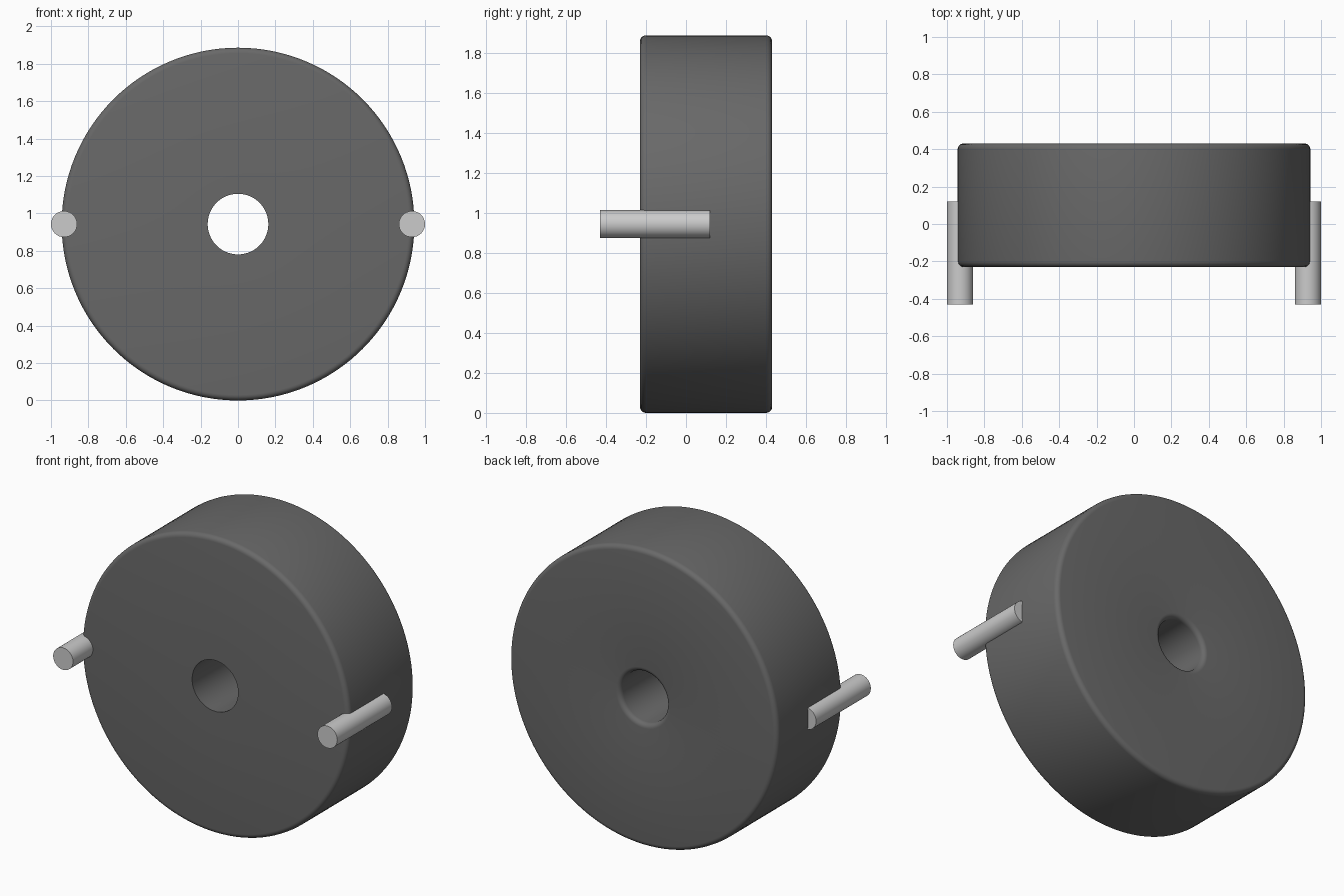
import bpy, bmesh, math

if "Cube" in bpy.data.objects:
    bpy.data.objects.remove(bpy.data.objects["Cube"])

CZ = 0.943           # axle height = wheel radius
R, HOLE, FIL = 0.943, 0.162, 0.03
Y0, Y1 = -0.23, 0.43
SEG = 128


def arc(r, y, a0, a1, n=5):
    """Fillet points (radius, y) around a centre, angles in degrees."""
    return [(r + FIL * math.cos(math.radians(a0 + (a1 - a0) * i / n)),
             y + FIL * math.sin(math.radians(a0 + (a1 - a0) * i / n)))
            for i in range(n + 1)]


def finish(bm, name, angle):
    bmesh.ops.recalc_face_normals(bm, faces=bm.faces)
    me = bpy.data.meshes.new(name)
    bm.to_mesh(me)
    bm.free()
    ob = bpy.data.objects.new(name, me)
    bpy.context.collection.objects.link(ob)
    bpy.ops.object.select_all(action='DESELECT')
    ob.select_set(True)
    bpy.context.view_layer.objects.active = ob
    bpy.ops.object.shade_smooth_by_angle(angle=math.radians(angle))
    return ob


# wheel: closed cross-section, sharp front hole edge, rounded rims and back hole edge
profile = [(HOLE, Y0)]
profile += arc(R - FIL, Y0 + FIL, -90, 0)
profile += arc(R - FIL, Y1 - FIL, 0, 90)
profile += arc(HOLE + FIL, Y1 - FIL, 90, 180)

bm = bmesh.new()
rings = []
for r, y in profile:
    rings.append([bm.verts.new((r * math.cos(2 * math.pi * k / SEG), y,
                                CZ + r * math.sin(2 * math.pi * k / SEG)))
                  for k in range(SEG)])
for i, a in enumerate(rings):
    b = rings[(i + 1) % len(rings)]
    for k in range(SEG):
        j = (k + 1) % SEG
        bm.faces.new((a[k], a[j], b[j], b[k]))
wheel = finish(bm, "wheel", 40)
rubber = bpy.data.materials.new("dark_grey")
rubber.diffuse_color = (0.14, 0.14, 0.14, 1)
rubber.use_nodes = True
rubber.node_tree.nodes["Principled BSDF"].inputs["Base Color"].default_value = rubber.diffuse_color
wheel.data.materials.append(rubber)

# side pins, half sunk into the rim
for side, name in ((-1, "left_pin"), (1, "right_pin")):
    bm = bmesh.new()
    bmesh.ops.create_cone(bm, cap_ends=True, segments=32, radius1=0.07, radius2=0.07, depth=0.55)
    for v in bm.verts:
        x, y, z = v.co
        v.co = (side * 0.93 + x, z - 0.155, CZ + y)
    finish(bm, name, 40)
